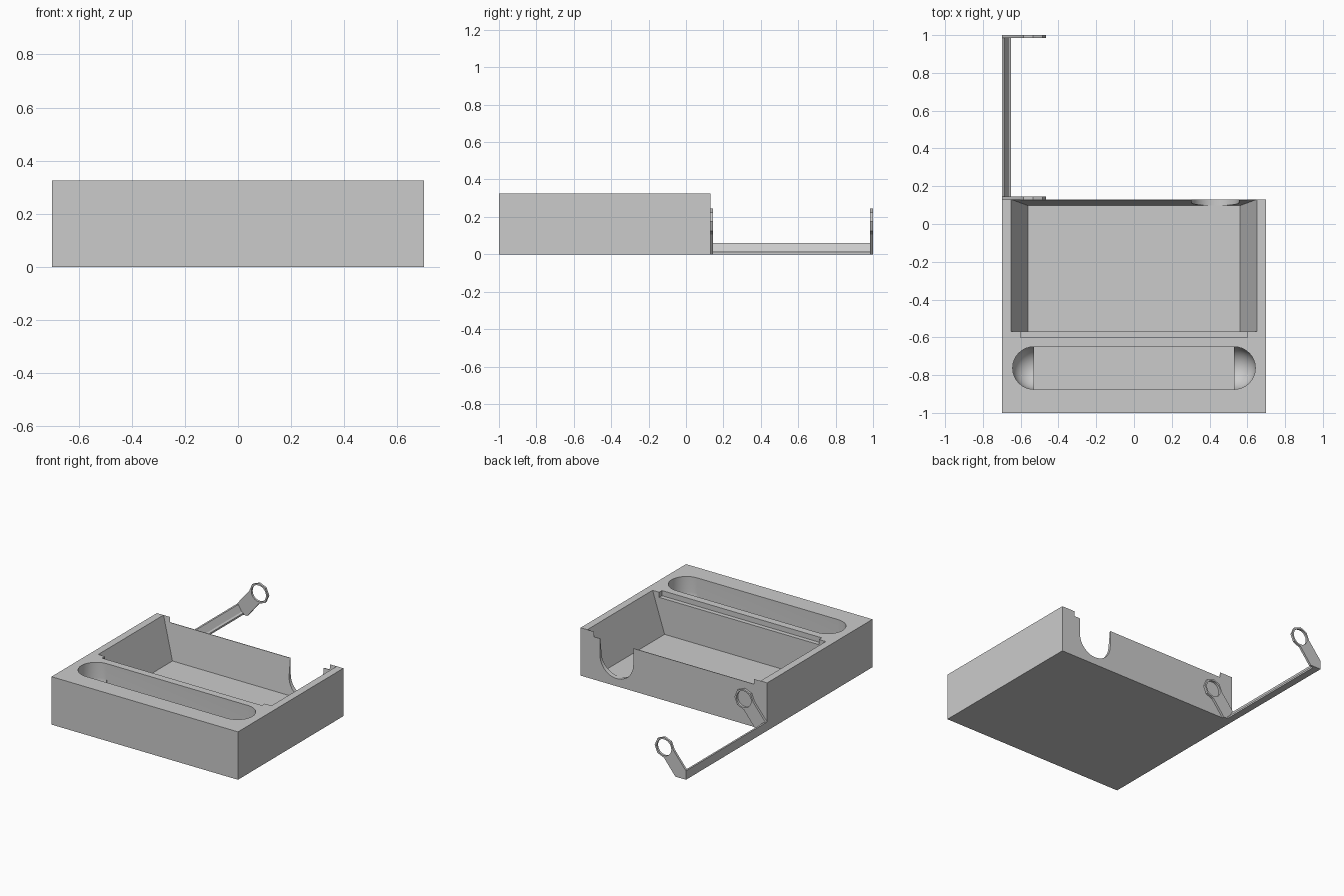
import bpy, bmesh, math

if "Cube" in bpy.data.objects:
    bpy.data.objects.remove(bpy.data.objects["Cube"])

grey = bpy.data.materials.new("plain grey")
grey.diffuse_color = (0.6, 0.6, 0.6, 1)
grey.use_nodes = True
grey.node_tree.nodes["Principled BSDF"].inputs["Base Color"].default_value = grey.diffuse_color


def make(name, bm):
    bmesh.ops.recalc_face_normals(bm, faces=bm.faces)
    me = bpy.data.meshes.new(name)
    bm.to_mesh(me)
    bm.free()
    me.materials.append(grey)
    ob = bpy.data.objects.new(name, me)
    bpy.context.collection.objects.link(ob)
    return ob


def loft(name, a, b):
    """Solid between two matching outlines of 3D points."""
    bm = bmesh.new()
    va, vb = [bm.verts.new(p) for p in a], [bm.verts.new(p) for p in b]
    bm.faces.new(va)
    bm.faces.new(vb)
    for i in range(len(a)):
        j = (i + 1) % len(a)
        bm.faces.new((va[i], va[j], vb[j], vb[i]))
    return make(name, bm)


def rect(x, y0, y1, z):
    return [(-x, y0, z), (x, y0, z), (x, y1, z), (-x, y1, z)]


def box(name, x, y0, y1, z0, z1):
    return loft(name, rect(x, y0, y1, z0), rect(x, y0, y1, z1))


def slab(name, pts, y0, y1):
    return loft(name, [(x, y0, z) for x, z in pts], [(x, y1, z) for x, z in pts])


def arc(cx, cz, r, a0, a1, n):
    return [(cx + r * math.cos(a0 + (a1 - a0) * i / n),
             cz + r * math.sin(a0 + (a1 - a0) * i / n)) for i in range(n + 1)]


def cut(ob, cutter):
    m = ob.modifiers.new("cut", 'BOOLEAN')
    m.operation, m.solver, m.object = 'DIFFERENCE', 'EXACT', cutter
    bpy.context.view_layer.objects.active = ob
    bpy.ops.object.modifier_apply(modifier=m.name)
    bpy.data.objects.remove(cutter)


def smooth(ob):
    bpy.ops.object.select_all(action='DESELECT')
    ob.select_set(True)
    bpy.context.view_layer.objects.active = ob
    bpy.ops.object.shade_smooth_by_angle(angle=math.radians(25))


TOP, FLOOR, BACK = 0.325, 0.05, 0.13
tray = box("tray", 0.70, -1, BACK, 0, TOP)

# Main compartment with sloping sides, drawn slightly past the rim
k = 1 + 0.02 / (TOP - FLOOR)
cut(tray, loft("compartment_cut", rect(0.56, -0.57, 0.097, FLOOR),
               rect(0.56 + 0.09 * k, -0.57, 0.097 + 0.033 * k, TOP + 0.02)))
# Shallow lid slot, open at the back
cut(tray, box("lid_slot_cut", 0.60, -0.60, 0.2, 0.29, 0.4))
# U-shaped finger notch in the back wall
notch = arc(0.43, 0.177, 0.125, math.pi, 2 * math.pi, 24)
cut(tray, slab("notch_cut", notch + [(0.555, 0.4), (0.305, 0.4)], 0.06, 0.2))

# Long trough: straight middle plus round-bottomed ends
TY, TR, TX, TZ = -0.7625, 0.1125, 0.53, 0.22
for s in (-1, 1):
    n = 32
    rows = [(TR, 0.4)] + [(TR * math.cos(math.pi / 2 * i / 10), TZ - TR * math.sin(math.pi / 2 * i / 10))
                          for i in range(10)]
    bm = bmesh.new()
    rings = [[bm.verts.new((s * TX + r * math.cos(2 * math.pi * i / n),
                            TY + r * math.sin(2 * math.pi * i / n), z)) for i in range(n)]
             for r, z in rows]
    for a, b in zip(rings, rings[1:]):
        for i in range(n):
            bm.faces.new((a[i], a[(i + 1) % n], b[(i + 1) % n], b[i]))
    bm.faces.new(rings[0])
    tip = bm.verts.new((s * TX, TY, TZ - TR))
    for i in range(n):
        bm.faces.new((rings[-1][i], rings[-1][(i + 1) % n], tip))
    cut(tray, make("trough_end_cut", bm))
cut(tray, box("trough_cut", TX, TY - TR, TY + TR, FLOOR, 0.4))
smooth(tray)

# Hinge bar lying behind the tray
slab("hinge_bar", [(-0.70, 0), (-0.65, 0), (-0.65, 0.012), (-0.662, 0.018),
                   (-0.688, 0.06), (-0.70, 0.06)], 0.14, 0.99)

# Ring plates at both ends of the bar
CX, CZ = -0.535, 0.175
outline = [(-0.70, 0), (-0.62, 0)] + arc(CX, CZ, 0.07, -math.pi / 2, math.pi, 6) + [(-0.70, 0.06)]
for name, y in (("near_ring_plate", 0.13), ("far_ring_plate", 0.985)):
    plate = slab(name, outline, y, y + 0.015)
    cut(plate, slab("ring_hole_cut", arc(CX, CZ, 0.055, 0, 2 * math.pi * 31 / 32, 31), y - 0.05, y + 0.05))
    smooth(plate)
